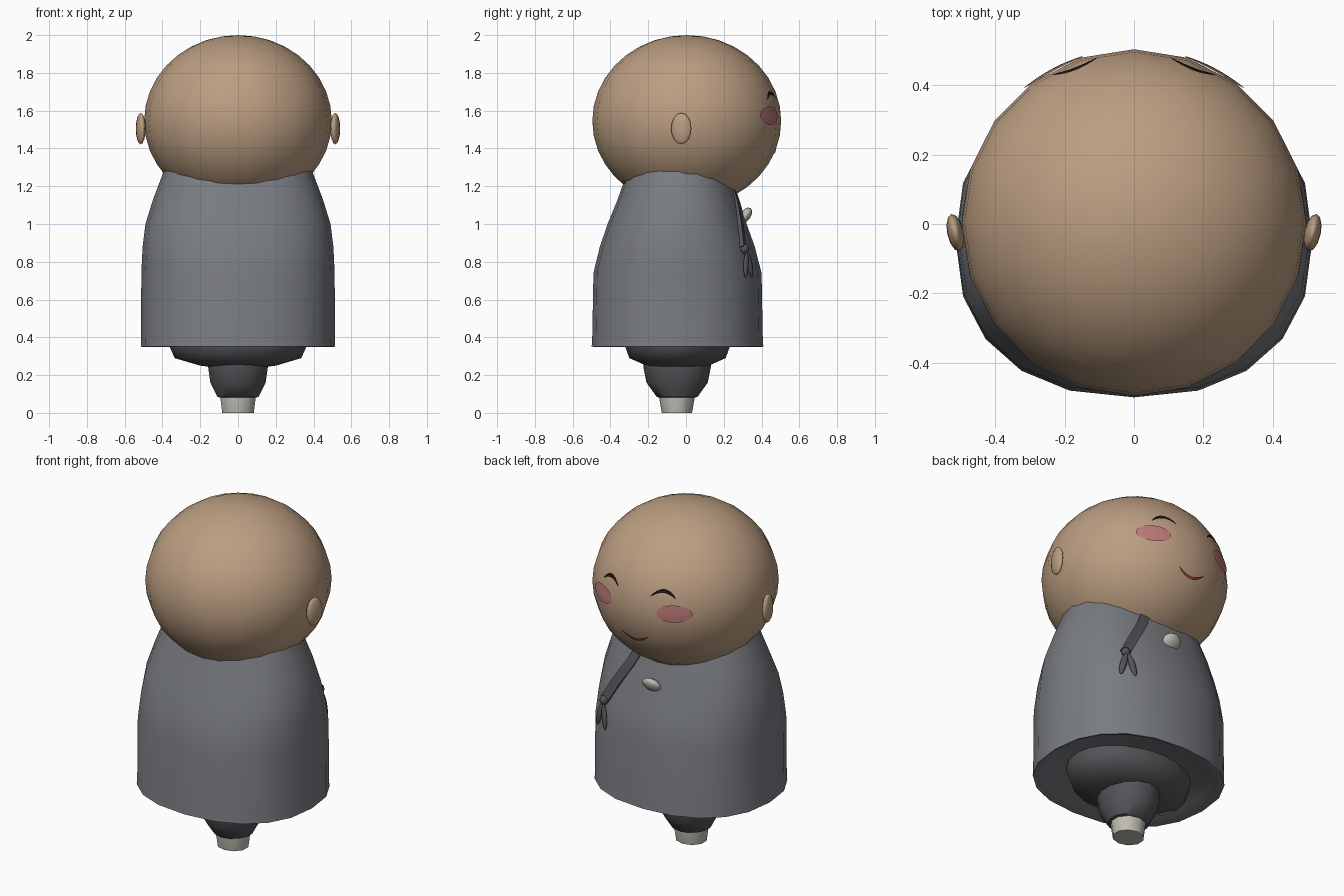
import bpy, bmesh
from math import sin, cos, pi, radians, sqrt, copysign
from mathutils import Vector

if "Cube" in bpy.data.objects:
    bpy.data.objects.remove(bpy.data.objects["Cube"])

HEAD_C, HEAD_R, HEAD_H, HEAD_Y = 1.545, 0.5, 0.455, 0.004


def material(name, rgb):
    m = bpy.data.materials.new(name)
    m.diffuse_color = (*rgb, 1)
    m.use_nodes = True
    m.node_tree.nodes["Principled BSDF"].inputs["Base Color"].default_value = m.diffuse_color
    return m


SKIN = material("skin", (0.50, 0.34, 0.22))
ROBE = material("robe_grey", (0.19, 0.20, 0.22))
DARK = material("dark_grey", (0.09, 0.09, 0.10))
PALE = material("pale_stone", (0.52, 0.50, 0.45))
BLACK = material("eye_black", (0.01, 0.008, 0.008))
PINK = material("blush", (0.50, 0.19, 0.19))
RED = material("lip_red", (0.28, 0.04, 0.03))


def finish(name, bm, mat, angle=40):
    bmesh.ops.recalc_face_normals(bm, faces=bm.faces)
    me = bpy.data.meshes.new(name)
    bm.to_mesh(me)
    bm.free()
    ob = bpy.data.objects.new(name, me)
    bpy.context.collection.objects.link(ob)
    me.materials.append(mat)
    bpy.ops.object.select_all(action='DESELECT')
    ob.select_set(True)
    bpy.context.view_layer.objects.active = ob
    bpy.ops.object.shade_smooth_by_angle(angle=radians(angle))
    return ob


def skin_loops(bm, loops):
    """Bridge rings of vertices and cap both ends."""
    n = len(loops[0])
    for a, b in zip(loops, loops[1:]):
        for i in range(n):
            j = (i + 1) % n
            bm.faces.new((a[i], a[j], b[j], b[i]))
    bm.faces.new(loops[0])
    bm.faces.new(loops[-1])


def loft(name, rings, seg, mat, power=2.0, angle=40):
    """Stack of (super)ellipses (z, rx, ry, centre y)."""
    def f(v):
        return copysign(abs(v) ** (2 / power), v) if abs(v) > 1e-6 else 0.0
    bm = bmesh.new()
    skin_loops(bm, [[bm.verts.new((rx * f(sin(2 * pi * i / seg)),
                                   cy + ry * f(cos(2 * pi * i / seg)), z))
                     for i in range(seg)] for z, rx, ry, cy in rings])
    return finish(name, bm, mat, angle)


def ball(name, loc, scale, mat, rot=(0, 0, 0), u=12, v=8):
    bm = bmesh.new()
    bmesh.ops.create_uvsphere(bm, u_segments=u, v_segments=v, radius=1)
    ob = finish(name, bm, mat, 60)
    ob.location, ob.scale, ob.rotation_euler = loc, scale, rot
    return ob


def face_patch(name, x0, z0, w, arch, thick, mat, n=12, rows=4, off=0.003):
    """Arched, tapered patch wrapped on the front of the head."""
    bm = bmesh.new()
    grid = []
    for i in range(n + 1):
        t = -cos(pi * i / n) * 0.998
        row = []
        for k in range(rows + 1):
            x = x0 + w * t
            z = z0 + arch * (0.5 - t * t) + thick * sqrt(1 - t * t) * (2 * k / rows - 1)
            r = HEAD_R * sqrt(1 - ((z - HEAD_C) / HEAD_H) ** 2)
            row.append(bm.verts.new((x, HEAD_Y + sqrt(r * r - x * x) + off, z)))
        grid.append(row)
    for a, b in zip(grid, grid[1:]):
        for k in range(rows):
            bm.faces.new((a[k], b[k], b[k + 1], a[k + 1]))
    return finish(name, bm, mat)


# Robe with a shallow recess under the hem
loft("robe", [(0.385, 0.45, 0.39, -0.045), (0.35, 0.508, 0.448, -0.045),
              (0.352, 0.515, 0.455, -0.045), (0.37, 0.513, 0.452, -0.045),
              (0.74, 0.512, 0.445, -0.045), (0.88, 0.505, 0.41, -0.046),
              (1.0, 0.49, 0.368, -0.047), (1.13, 0.45, 0.322, -0.04),
              (1.30, 0.385, 0.262, -0.04)], 20, ROBE, 2.3, 60)

# Underskirt, leg and foot
loft("underskirt", [(0.43, 0.37, 0.285, -0.045), (0.35, 0.362, 0.277, -0.045),
                    (0.29, 0.335, 0.255, -0.045), (0.25, 0.20, 0.165, -0.045),
                    (0.24, 0.12, 0.12, -0.045)], 20, DARK, 2.0, 60)
loft("leg", [(0.30, 0.162, 0.18, -0.047), (0.24, 0.162, 0.178, -0.047),
             (0.16, 0.150, 0.162, -0.047), (0.085, 0.112, 0.108, -0.047),
             (0.08, 0.09, 0.09, -0.047)], 14, DARK)
loft("foot", [(0.0, 0.088, 0.08, -0.048), (0.08, 0.098, 0.094, -0.048),
              (0.10, 0.098, 0.094, -0.048)], 10, PALE)

# Head and ears
ball("head", (0, HEAD_Y, HEAD_C), (HEAD_R, HEAD_R - 0.003, HEAD_H), SKIN,
     (0, 0, pi / 2), 20, 18)
for s, side in ((1, "right"), (-1, "left")):
    ball("ear_" + side, (s * 0.515, -0.025, 1.505), (0.024, 0.055, 0.083), SKIN,
         (0, 0, radians(-12 * s)))
    # Closed eyes and cheeks
    face_patch("eye_" + side, s * 0.17, 1.676, 0.065, 0.036, 0.010, BLACK, rows=2)
    face_patch("cheek_" + side, s * 0.232, 1.573, 0.085, 0.0, 0.049, PINK)
face_patch("mouth", 0, 1.392, 0.085, -0.036, 0.008, RED, rows=2)

# Pale bead at the collar
ball("collar_bead", (0.003, 0.315, 1.045), (0.057, 0.028, 0.048), PALE,
     (radians(-35), 0, 0), 10, 6)

# Slanted sash across the chest, following the robe
across = Vector((0.86, -0.25, 0.45)).normalized() * 0.028
out = Vector((0.3, 0.93, 0.2)) * 0.012
bm = bmesh.new()
skin_loops(bm, [[bm.verts.new(Vector(p) + a * across + b * out)
                 for a, b in ((-1, -1), (1, -1), (1, 1), (-1, 1))]
                for p in ((0.12, 0.238, 1.21), (0.17, 0.268, 1.11),
                          (0.24, 0.288, 1.0), (0.315, 0.302, 0.87))])
finish("sash", bm, DARK)

# Knot and two tails
ball("knot", (0.317, 0.31, 0.868), (0.026, 0.024, 0.026), DARK, u=10, v=6)
for s, side in ((1, "right"), (-1, "left")):
    ball("tail_" + side, (0.318 + s * 0.022, 0.328 - s * 0.01, 0.785),
         (0.019, 0.013, 0.072), DARK,
         (radians(4), radians(-14 * s), radians(-25)), 8, 6)
